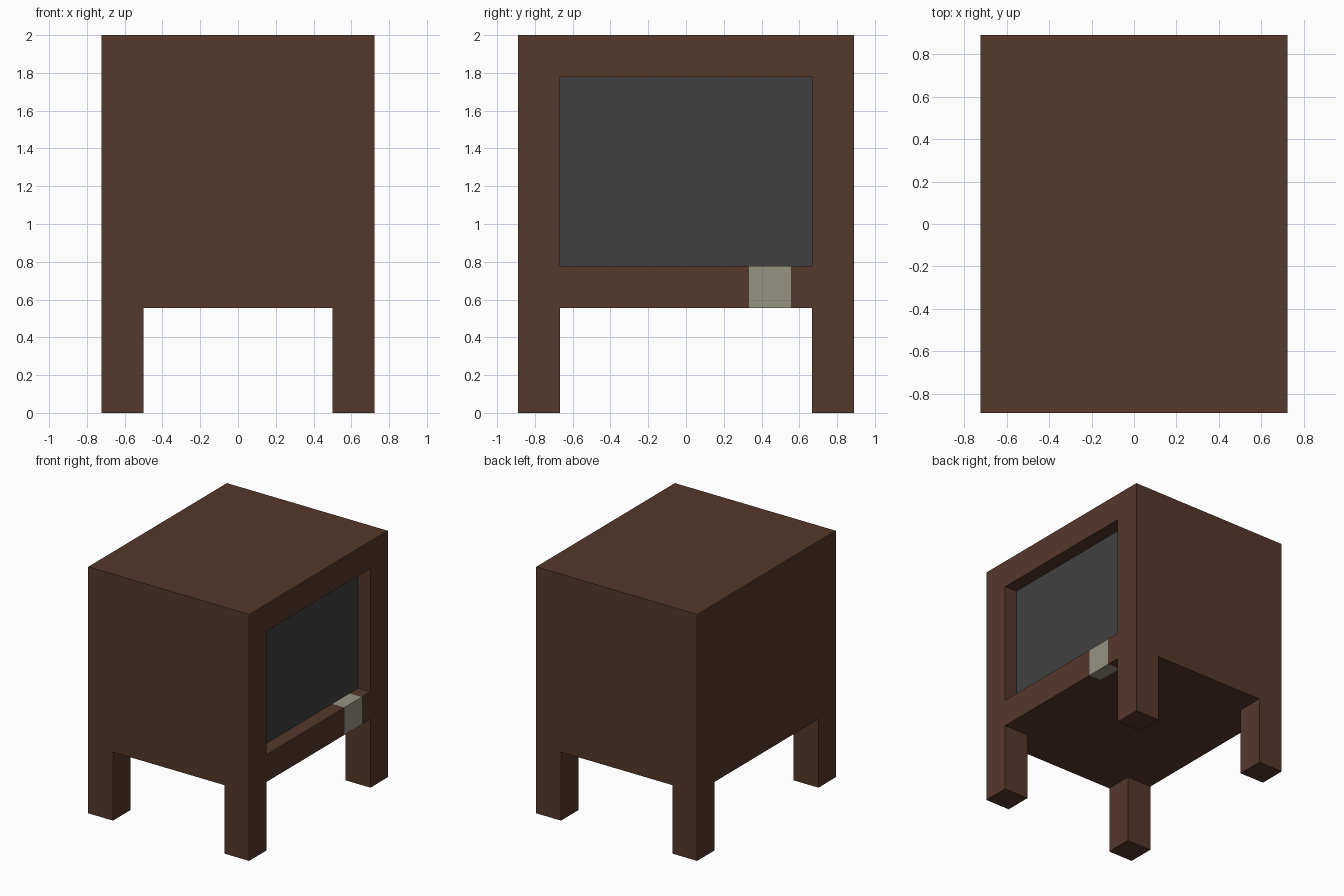
import bpy, bmesh
from mathutils import Vector

if "Cube" in bpy.data.objects:
    bpy.data.objects.remove(bpy.data.objects["Cube"])

U = 1 / 9  # module: the cabinet is 13 x 16 x 18 modules


def box(name, lo, hi):
    """Box between two corners given in modules."""
    lo, hi = Vector(lo) * U, Vector(hi) * U
    bm = bmesh.new()
    bmesh.ops.create_cube(bm, size=1)
    for v in bm.verts:
        v.co = [(a + b) / 2 + c * (b - a) for a, b, c in zip(lo, hi, v.co)]
    mesh = bpy.data.meshes.new(name)
    bm.to_mesh(mesh)
    bm.free()
    obj = bpy.data.objects.new(name, mesh)
    bpy.context.collection.objects.link(obj)
    return obj


def material(name, rgb):
    mat = bpy.data.materials.new(name)
    mat.diffuse_color = (*rgb, 1)
    mat.use_nodes = True
    mat.node_tree.nodes["Principled BSDF"].inputs["Base Color"].default_value = mat.diffuse_color
    return mat


cabinet = box("cabinet", (-6.5, -8, 0), (6.5, 8, 18))

# Openings between the legs, and the screen recess
cutters = [
    box("leg_gap_lengthwise", (-4.5, -9, -1), (4.5, 9, 5)),
    box("leg_gap_crosswise", (-7.5, -6, -1), (7.5, 6, 5)),
    box("screen_recess", (5.5, -6, 7), (7.5, 6, 16)),
]
bpy.context.view_layer.objects.active = cabinet
for cutter in cutters:
    mod = cabinet.modifiers.new("cut", "BOOLEAN")
    mod.operation = "DIFFERENCE"
    mod.solver = "EXACT"
    mod.object = cutter
    bpy.ops.object.modifier_apply(modifier=mod.name)
for cutter in cutters:
    bpy.data.objects.remove(cutter, do_unlink=True)

cabinet.data.materials.clear()
for mat in (material("brown_wood", (0.091, 0.040, 0.024)),
            material("dark_grey_screen", (0.051, 0.051, 0.051)),
            material("pale_grey_latch", (0.305, 0.292, 0.231))):
    cabinet.data.materials.append(mat)

# Cut the outline of the latch patch into the faces
bm = bmesh.new()
bm.from_mesh(cabinet.data)
for co, no in (((0, 3, 0), (0, 1, 0)), ((0, 5, 0), (0, 1, 0)),
               ((5.5, 0, 0), (1, 0, 0)), ((0, 0, 5), (0, 0, 1)),
               ((0, 0, 7), (0, 0, 1))):
    bmesh.ops.bisect_plane(bm, geom=bm.verts[:] + bm.edges[:] + bm.faces[:],
                           dist=1e-5, plane_co=Vector(co) * U, plane_no=no)

# Screen on the recess back, latch wrapped over the sill, wood elsewhere
bm.normal_update()
for f in bm.faces:
    x, y, z = f.calc_center_median() / U
    f.material_index = 0
    if abs(x - 5.5) < 0.01 and f.normal.x > 0.9 and z > 7:
        f.material_index = 1
    elif x > 5.51 and 3 < y < 5 and 4.9 < z < 7.1:
        f.material_index = 2
bmesh.ops.dissolve_limit(bm, angle_limit=0.01, verts=bm.verts[:],
                         edges=bm.edges[:], delimit={"MATERIAL"})
bm.to_mesh(cabinet.data)
bm.free()
